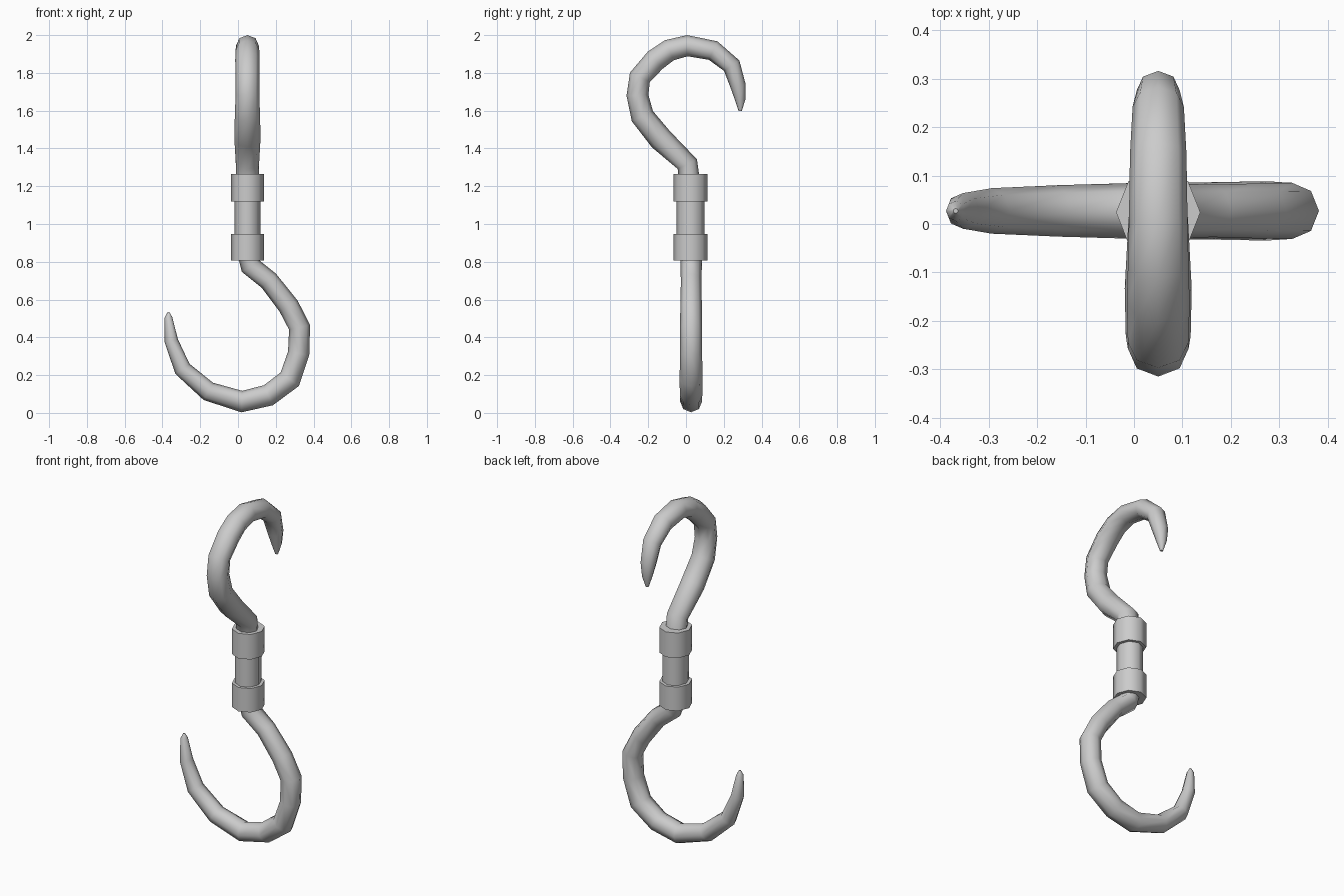
import bpy, bmesh, math
from mathutils import Vector

if "Cube" in bpy.data.objects:
    bpy.data.objects.remove(bpy.data.objects["Cube"])

SIDES = 8
CX, CY = 0.05, 0.024   # swivel axis


def finish(name, bm, angle):
    bmesh.ops.recalc_face_normals(bm, faces=bm.faces)
    mesh = bpy.data.meshes.new(name)
    bm.to_mesh(mesh)
    bm.free()
    ob = bpy.data.objects.new(name, mesh)
    bpy.context.collection.objects.link(ob)
    bpy.ops.object.select_all(action='DESELECT')
    ob.select_set(True)
    bpy.context.view_layer.objects.active = ob
    bpy.ops.object.shade_smooth_by_angle(angle=math.radians(angle))
    return ob


def hook(name, path, place, side_scale):
    """Sweep a tapering octagon along a flat path of (u, z, radius)."""
    bm = bmesh.new()
    pts = [Vector((u, z)) for u, z, r in path]
    rings = []
    for i, (u, z, r) in enumerate(path):
        a = (pts[i] - pts[i - 1]).normalized() if i else Vector((0, 0))
        b = (pts[i + 1] - pts[i]).normalized() if i < len(pts) - 1 else Vector((0, 0))
        t = (a + b).normalized()
        n = Vector((-t.y, t.x))
        ring = []
        for k in range(SIDES):
            ang = 2 * math.pi * k / SIDES
            p = pts[i] + n * r * math.cos(ang)
            ring.append(bm.verts.new(place(p.x, r * side_scale * math.sin(ang), p.y)))
        rings.append(ring)
    for r0, r1 in zip(rings, rings[1:]):
        for k in range(SIDES):
            j = (k + 1) % SIDES
            bm.faces.new((r0[k], r0[j], r1[j], r1[k]))
    bm.faces.new(rings[0])
    bm.faces.new(rings[-1])
    return finish(name, bm, 60)


def sleeve(name, z0, z1, rx, ry):
    """Upright eight-sided cylinder on the swivel axis."""
    bm = bmesh.new()
    bmesh.ops.create_cone(bm, cap_ends=True, segments=SIDES, radius1=1, radius2=1, depth=1)
    for v in bm.verts:
        v.co = (CX + v.co.x * rx, CY + v.co.y * ry, (z0 + z1) / 2 + v.co.z * (z1 - z0))
    return finish(name, bm, 60)


# lower hook, lying in the x-z plane
lower = [(0.05, 0.86, 0.056), (0.068, 0.776, 0.056), (0.163, 0.70, 0.053),
         (0.268, 0.565, 0.056), (0.326, 0.453, 0.057), (0.321, 0.315, 0.057),
         (0.274, 0.178, 0.06), (0.16, 0.093, 0.058), (0.02, 0.06, 0.057),
         (-0.157, 0.114, 0.052), (-0.294, 0.233, 0.046), (-0.353, 0.381, 0.036),
         (-0.368, 0.506, 0.02), (-0.368, 0.533, 0.005)]
hook("lower_hook", lower, lambda u, s, z: (u, 0.027 + s, z), 1.02)

# upper hook, lying in the y-z plane
upper = [(0.02, 1.21, 0.056), (0.007, 1.317, 0.057), (-0.133, 1.449, 0.064),
         (-0.231, 1.571, 0.062), (-0.257, 1.682, 0.058), (-0.244, 1.777, 0.058),
         (-0.162, 1.868, 0.06), (-0.088, 1.92, 0.058), (0.007, 1.944, 0.056),
         (0.144, 1.918, 0.054), (0.242, 1.838, 0.049), (0.276, 1.73, 0.041),
         (0.287, 1.656, 0.027), (0.287, 1.597, 0.008)]
hook("upper_hook", upper, lambda u, s, z: (CX + s, u, z), 1.08)

# swivel: two collars joined by a thinner pin
sleeve("lower_collar", 0.808, 0.948, 0.087, 0.091)
sleeve("upper_collar", 1.118, 1.265, 0.087, 0.091)
sleeve("swivel_pin", 0.90, 1.16, 0.068, 0.074)
